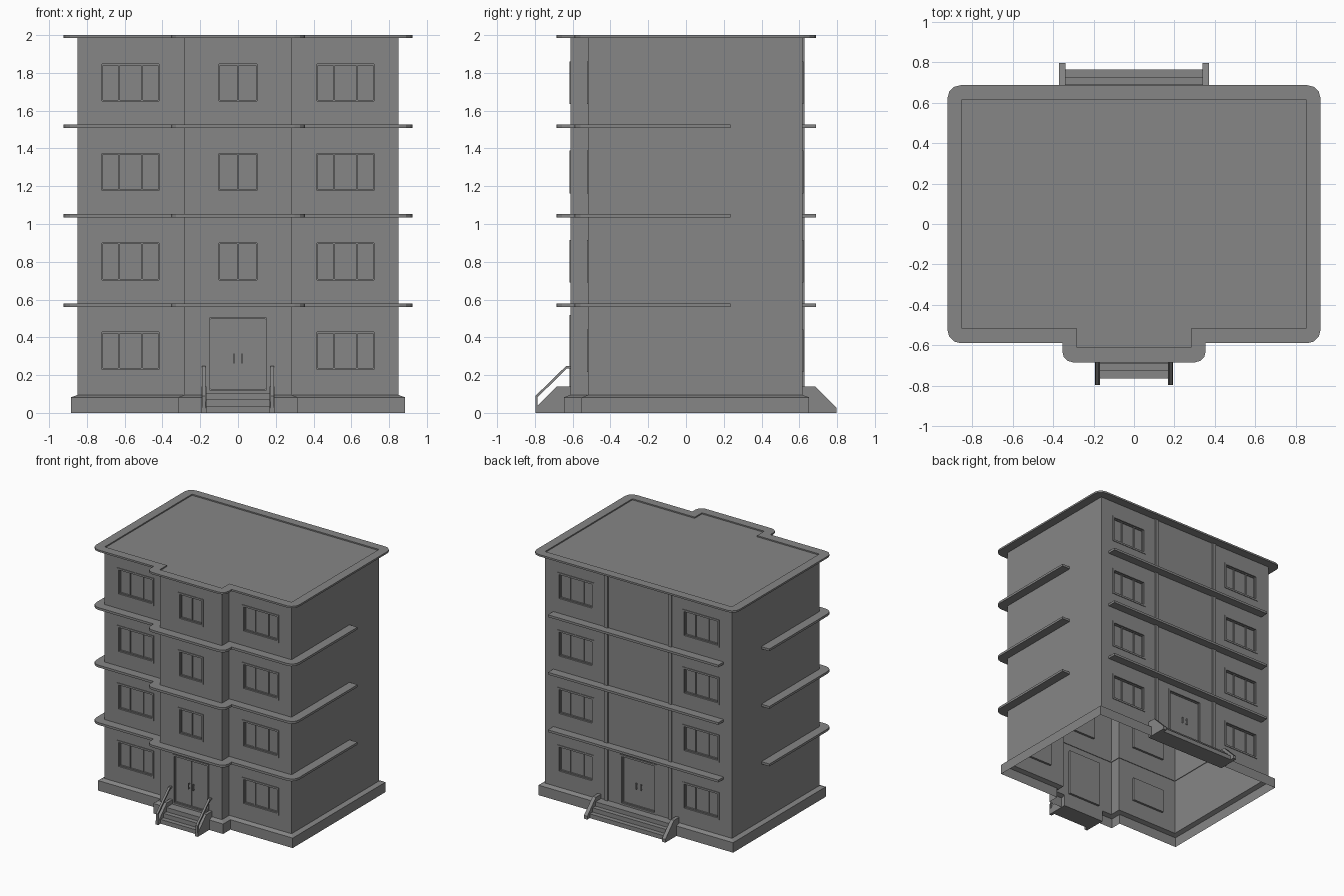
import bpy
import bmesh
import math
from mathutils import Vector

cube = bpy.data.objects.get("Cube")
if cube:
    bpy.data.objects.remove(cube, do_unlink=True)

grey = bpy.data.materials.new("plain grey")
grey.use_nodes = True
COLOR = (0.24, 0.24, 0.24, 1)
grey.diffuse_color = COLOR
grey.node_tree.nodes["Principled BSDF"].inputs["Base Color"].default_value = COLOR

FRONT, BUMP, BACK = -0.518, -0.612, 0.617    # wall planes
SIDE, BUMP_X = 0.85, 0.283
BASE_TOP, ROOF_LOW, TOP = 0.095, 1.985, 2.0
STOREY, RECESS = 0.473, 0.018


def finish(name, bm, mirror=False):
    bmesh.ops.recalc_face_normals(bm, faces=bm.faces)
    mesh = bpy.data.meshes.new(name)
    bm.to_mesh(mesh)
    bm.free()
    mesh.materials.append(grey)
    obj = bpy.data.objects.new(name, mesh)
    bpy.context.collection.objects.link(obj)
    if mirror:
        obj.modifiers.new("Mirror", 'MIRROR')
    return obj


def box(bm, x0, x1, y0, y1, z0, z1):
    prism(bm, [(x0, y0), (x1, y0), (x1, y1), (x0, y1)], z0, z1)


def prism(bm, pts, a, b, axis='z', open_at_mirror=False):
    """Extrude a 2D outline along z, or a (y, z) outline along x."""
    put = (lambda p, w: (p[0], p[1], w)) if axis == 'z' else (lambda p, w: (w, p[0], p[1]))
    low = [bm.verts.new(put(p, a)) for p in pts]
    high = [bm.verts.new(put(p, b)) for p in pts]
    bm.faces.new(low)
    bm.faces.new(high)
    for i in range(len(pts)):
        j = (i + 1) % len(pts)
        if open_at_mirror and pts[i][0] == 0 and pts[j][0] == 0:
            continue
        bm.faces.new((low[i], low[j], high[j], high[i]))


def ring(bm, x0, x1, z0, z1, y0, y1, w):
    """Rectangular frame lying in an x-z plane."""
    box(bm, x0, x1, y0, y1, z1 - w, z1)
    box(bm, x0, x1, y0, y1, z0, z0 + w)
    box(bm, x0, x0 + w, y0, y1, z0 + w, z1 - w)
    box(bm, x1 - w, x1, y0, y1, z0 + w, z1 - w)


def rounded(cx, cy, r, sx, sy, start):
    """Arc around a corner, quarter turn from the start angle, clockwise."""
    ox, oy = cx - sx * r, cy - sy * r
    return [(ox + r * math.cos(math.radians(start - 30 * k)),
             oy + r * math.sin(math.radians(start - 30 * k))) for k in range(4)]


# Footprints
def footprint(grow):
    half = [(BUMP_X + grow, BUMP - grow), (BUMP_X + grow, FRONT - grow),
            (SIDE + grow, FRONT - grow), (SIDE + grow, BACK + grow)]
    return half + [(-x, y) for x, y in reversed(half)]


EDGE_X, EDGE_F, EDGE_B, EDGE_BUMP = 0.923, -0.59, 0.687, -0.685
front_edge = ([(0, EDGE_BUMP)] + rounded(0.355, EDGE_BUMP, 0.055, 1, -1, 0)[::-1]
              + [(0.355, EDGE_F)] + rounded(EDGE_X, EDGE_F, 0.065, 1, -1, 0)[::-1])
# arcs run clockwise from 0 to -90 degrees, so reversed they run front to side
back_edge = rounded(EDGE_X, EDGE_B, 0.065, 1, 1, 90)[::-1] + [(0, EDGE_B)]

# Plinth with sloped top
bm = bmesh.new()
rings = [[bm.verts.new((x, y, z)) for x, y in footprint(g)]
         for g, z in ((0.035, 0), (0.035, 0.082), (0, BASE_TOP))]
for lower, upper in zip(rings, rings[1:]):
    for i in range(len(lower)):
        j = (i + 1) % len(lower)
        bm.faces.new((lower[i], lower[j], upper[j], upper[i]))
finish("plinth", bm)

# Openings: (x0, x1, z0, z1)
DOOR = (-0.15, 0.15, 0.12, 0.502)
levels = [0.231 + STOREY * k for k in range(4)]
wide = [(s * 0.569 - 0.151, s * 0.569 + 0.151, z, z + 0.196) for s in (-1, 1) for z in levels]
narrow = [(-0.1, 0.1, z, z + 0.196) for z in levels[1:]]


def wall(bm, a, b, openings=()):
    """Grid wall from point a to b with openings pushed in as pockets."""
    if not openings:
        bm.faces.new([bm.verts.new((*p, z)) for p, z in
                      ((a, BASE_TOP), (b, BASE_TOP), (b, ROOF_LOW), (a, ROOF_LOW))])
        return
    xs = sorted({a[0], b[0]} | {v for o in openings for v in o[:2]})
    zs = sorted({BASE_TOP, ROOF_LOW} | {v for o in openings for v in o[2:]})
    grid = [[bm.verts.new((x, a[1], z)) for z in zs] for x in xs]
    pockets = []
    for i in range(len(xs) - 1):
        for j in range(len(zs) - 1):
            f = bm.faces.new((grid[i][j], grid[i + 1][j], grid[i + 1][j + 1], grid[i][j + 1]))
            c = f.calc_center_median()
            if any(o[0] < c.x < o[1] and o[2] < c.z < o[3] for o in openings):
                pockets.append(f)
    out = bmesh.ops.extrude_face_region(bm, geom=pockets)["geom"]
    bmesh.ops.delete(bm, geom=[f for f in pockets if f.is_valid], context='FACES')
    inward = Vector((0, RECESS if a[1] < 0 else -RECESS, 0))
    bmesh.ops.translate(bm, vec=inward, verts=[v for v in out if isinstance(v, bmesh.types.BMVert)])


# Walls, open underneath
bm = bmesh.new()
corners = footprint(0)
for i, a in enumerate(corners):
    b = corners[(i + 1) % len(corners)]
    holes = []
    if a[1] == b[1] == FRONT:
        holes = [o for o in wide if (o[0] > 0) == (a[0] > 0)]
    elif a[1] == b[1] == BUMP:
        holes = narrow + [DOOR]
    elif a[1] == b[1] == BACK:
        holes = wide + [DOOR]
    wall(bm, a, b, holes)
bmesh.ops.remove_doubles(bm, verts=bm.verts, dist=0.0001)
finish("walls", bm)


def fittings(name, openings, y, s, panes):
    """Surround, sash and mullions; s is the outward y direction."""
    bm = bmesh.new()
    inner = y - s * RECESS
    for x0, x1, z0, z1 in openings:
        t = 0.015
        ring(bm, x0 - t, x1 + t, z0 - t, z1 + t, y, y + s * 0.005, t)
        ring(bm, x0, x1, z0, z1, inner, inner + s * 0.01, 0.006)
        for k in range(1, panes):
            x = (x0 + x1) / 2 + (k - panes / 2) * (0.122 if panes == 3 else 0)
            box(bm, x - 0.005, x + 0.005, inner, inner + s * 0.008, z0 + 0.006, z1 - 0.006)
    finish(name, bm)


fittings("front_wide_windows", wide, FRONT, -1, 3)
fittings("front_narrow_windows", narrow, BUMP, -1, 2)
fittings("back_windows", wide, BACK, 1, 3)

# Doors: two leaves with upright handles
for side, y, s in (("front", BUMP, -1), ("back", BACK, 1)):
    fittings(side + "_door_frame", [DOOR], y, s, 1)
    bm = bmesh.new()
    inner = y - s * RECESS
    box(bm, 0.0015, 0.142, inner, inner + s * 0.006, 0.128, 0.494)
    box(bm, 0.018, 0.025, inner + s * 0.014, inner + s * 0.02, 0.262, 0.315)
    for z in (0.268, 0.304):
        box(bm, 0.018, 0.025, inner + s * 0.006, inner + s * 0.014, z, z + 0.006)
    finish(side + "_door_leaves", bm, mirror=True)

# Ledges at each storey: wrapped front and straight back
inner_path = [(SIDE - 0.005, 0.235), (SIDE - 0.005, FRONT + 0.005),
              (BUMP_X - 0.005, FRONT + 0.005), (BUMP_X - 0.005, BUMP + 0.005), (0, BUMP + 0.005)]
for k in range(3):
    z = 0.561 + STOREY * k
    bm = bmesh.new()
    prism(bm, front_edge + [(EDGE_X, 0.235)] + inner_path, z, z + 0.019, open_at_mirror=True)
    finish(f"front_ledge_{k + 1}", bm, mirror=True)
    bm = bmesh.new()
    box(bm, -0.775, 0.775, BACK - 0.005, EDGE_B, z, z + 0.019)
    finish(f"back_ledge_{k + 1}", bm)

# Roof slab with raised rim
bm = bmesh.new()
prism(bm, front_edge + back_edge, ROOF_LOW, 1.99, open_at_mirror=True)
finish("roof_slab", bm, mirror=True)
bm = bmesh.new()
rim_inner = [(0, BACK), (SIDE, BACK), (SIDE, FRONT), (BUMP_X, FRONT), (BUMP_X, BUMP), (0, BUMP)]
prism(bm, front_edge + back_edge + rim_inner, 1.99, TOP, open_at_mirror=True)
finish("roof_rim", bm, mirror=True)

# Back pilasters
bm = bmesh.new()
box(bm, 0.275, 0.305, BACK, BACK + 0.01, BASE_TOP, ROOF_LOW)
finish("back_pilasters", bm, mirror=True)


# Entrance steps with sloped cheek walls
def stairs(side, wall_y, s, half, cheek):
    bm = bmesh.new()
    reach = [0.765, 0.727, 0.69]
    outline = [(s * wall_y, 0)]
    for k, y in enumerate(reach):
        outline += [(s * y, 0.035 * k), (s * y, 0.035 * (k + 1))]
    outline.append((s * wall_y, 0.105))
    prism(bm, outline, -half, half, 'x')
    finish(side + "_steps", bm)
    bm = bmesh.new()
    prism(bm, [(s * y, z) for y, z in ((wall_y, 0), (0.797, 0), (0.797, 0.027),
                                       (0.685, 0.14), (wall_y, 0.14))], half, half + cheek, 'x')
    finish(side + "_step_cheeks", bm, mirror=True)


stairs("front", -BUMP, -1, 0.168, 0.024)
stairs("back", BACK, 1, 0.34, 0.03)

# Front handrails
bm = bmesh.new()
prism(bm, [(-0.797, 0), (-0.797, 0.09), (-0.635, 0.248), (BUMP, 0.248), (BUMP, 0.235),
           (-0.63, 0.235), (-0.785, 0.084), (-0.785, 0)], 0.172, 0.19, 'x')
finish("front_handrails", bm, mirror=True)
